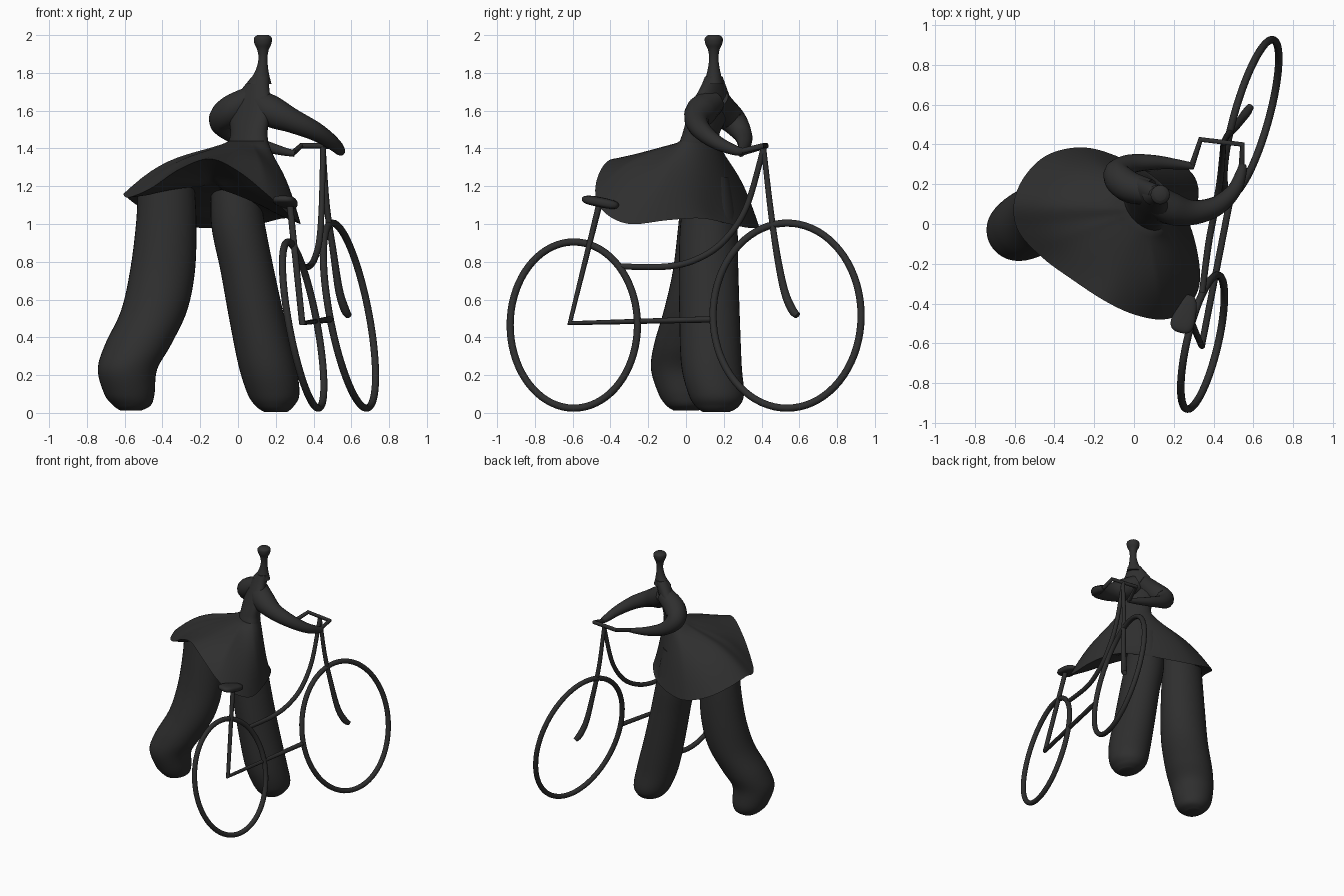
import bpy, bmesh, math
from mathutils import Vector

black = bpy.data.materials.new("matt black")
black.diffuse_color = (0.028, 0.028, 0.028, 1)


def smooth_path(pts, steps=8, closed=False):
    """Catmull-Rom interpolation of tuples of any length."""
    n, out = len(pts), []
    for i in range(n if closed else n - 1):
        ids = [i - 1, i, i + 1, i + 2]
        a, b, c, d = [pts[j % n] if closed else pts[min(max(j, 0), n - 1)] for j in ids]
        for s in range(steps):
            t = s / steps
            out.append(tuple(0.5 * (2 * q + (r - p) * t + (2 * p - 5 * q + 4 * r - w) * t * t
                                    + (3 * q - p - 3 * r + w) * t ** 3)
                             for p, q, r, w in zip(a, b, c, d)))
    if not closed:
        out.append(tuple(pts[-1]))
    return out


def finish(ob, angle=50):
    ob.data.materials.clear()
    ob.data.materials.append(black)
    bpy.ops.object.select_all(action='DESELECT')
    ob.select_set(True)
    bpy.context.view_layer.objects.active = ob
    bpy.ops.object.shade_smooth_by_angle(angle=math.radians(angle))
    return ob


def skin(name, rings):
    """Bridge a list of closed rings and cap both ends."""
    bm = bmesh.new()
    vr = [[bm.verts.new(p) for p in ring] for ring in rings]
    n = len(vr[0])
    for a, b in zip(vr, vr[1:]):
        for i in range(n):
            j = (i + 1) % n
            bm.faces.new((a[i], a[j], b[j], b[i]))
    bm.faces.new(vr[0])
    bm.faces.new(vr[-1])
    bmesh.ops.recalc_face_normals(bm, faces=bm.faces[:])
    me = bpy.data.meshes.new(name)
    bm.to_mesh(me)
    bm.free()
    ob = bpy.data.objects.new(name, me)
    bpy.context.collection.objects.link(ob)
    return finish(ob)


def column(name, sections, turn=0, n=36):
    """Stack of horizontal ellipses (x, y, z, rx, ry), turned about z."""
    c, s = math.cos(math.radians(turn)), math.sin(math.radians(turn))
    rings = []
    for x, y, z, rx, ry in smooth_path(sections):
        ring = []
        for k in range(n):
            u, v = rx * math.cos(2 * math.pi * k / n), ry * math.sin(2 * math.pi * k / n)
            ring.append((x + u * c - v * s, y + u * s + v * c, z))
        rings.append(ring)
    return skin(name, rings)


def tube(name, pts, closed=False, smooth=True):
    """Round tube through points (x, y, z, radius)."""
    if smooth:
        pts = smooth_path(pts, 8, closed)
    cu = bpy.data.curves.new(name, 'CURVE')
    cu.dimensions = '3D'
    cu.bevel_depth = 1.0
    cu.bevel_resolution = 5
    cu.use_fill_caps = True
    sp = cu.splines.new('POLY')
    sp.points.add(len(pts) - 1)
    for p, (x, y, z, r) in zip(sp.points, pts):
        p.co = (x, y, z, 1)
        p.radius = r
    sp.use_cyclic_u = closed
    ob = bpy.data.objects.new(name, cu)
    bpy.context.collection.objects.link(ob)
    bpy.ops.object.select_all(action='DESELECT')
    ob.select_set(True)
    bpy.context.view_layer.objects.active = ob
    bpy.ops.object.convert(target='MESH')
    return finish(bpy.context.view_layer.objects.active)


def wheel(name, centre, u, v, r):
    c, u, v = Vector(centre), Vector(u), Vector(v)
    pts = []
    for k in range(72):
        a = 2 * math.pi * k / 72
        pts.append((*(c + u * math.cos(a) + v * math.sin(a)), r))
    return tube(name, pts, closed=True, smooth=False)


# Wheels: leaning ovals
wheel("rear_wheel", (0.345, -0.594, 0.465), (0.075, 0.337, 0), (-0.08, 0, 0.44), 0.019)
wheel("front_wheel", (0.59, 0.535, 0.515), (0.105, 0.392, 0), (-0.09, 0, 0.49), 0.019)

# Bicycle frame
tube("seat_post_and_lower_bar", [(0.275, -0.46, 1.1, 0.017), (0.34, -0.615, 0.475, 0.017),
                                 (0.485, 0.13, 0.495, 0.017)], smooth=False)
tube("curved_top_bar", [(0.342, -0.35, 0.775, 0.016), (0.375, -0.1, 0.775, 0.017),
                        (0.405, 0.06, 0.815, 0.017), (0.43, 0.2, 0.91, 0.017),
                        (0.443, 0.32, 1.09, 0.016), (0.45, 0.41, 1.4, 0.015)])
tube("front_fork", [(0.45, 0.41, 1.41, 0.014), (0.47, 0.445, 1.1, 0.016), (0.505, 0.48, 0.85, 0.018),
                    (0.535, 0.52, 0.65, 0.021), (0.565, 0.56, 0.55, 0.023), (0.585, 0.59, 0.515, 0.018)])
tube("handlebar", [(0.29, 0.29, 1.375, 0.015), (0.335, 0.425, 1.415, 0.015),
                   (0.545, 0.4, 1.412, 0.015), (0.54, 0.27, 1.38, 0.015)], smooth=False)

# Seat: blunt, tilted pad
bpy.ops.mesh.primitive_uv_sphere_add(segments=32, ring_count=16, radius=1, location=(0.257, -0.452, 1.115))
seat = bpy.context.object
seat.name = "seat"
for v in seat.data.vertices:
    v.co = [math.copysign(abs(c) ** 0.7, c) for c in v.co]
    v.co.x *= 1 - 0.25 * v.co.y
seat.scale = (0.056, 0.1, 0.026)
seat.rotation_euler = (math.radians(-11), 0, math.radians(-16))
finish(seat)

# Legs: thick bent columns
column("left_leg", [(-0.38, 0.1, 1.2, 0.15, 0.12), (-0.38, 0.1, 1.0, 0.16, 0.14),
                    (-0.4, 0.085, 0.75, 0.172, 0.155), (-0.445, 0.05, 0.54, 0.175, 0.168),
                    (-0.53, 0.0, 0.36, 0.175, 0.17), (-0.585, -0.03, 0.23, 0.157, 0.155),
                    (-0.575, -0.01, 0.1, 0.133, 0.135), (-0.562, 0.0, 0.04, 0.1, 0.105),
                    (-0.568, 0.0, 0.012, 0.055, 0.065)])
column("right_leg", [(-0.02, 0.12, 1.25, 0.12, 0.11), (0.0, 0.12, 1.0, 0.142, 0.15),
                     (0.05, 0.12, 0.75, 0.142, 0.157), (0.1, 0.125, 0.5, 0.147, 0.16),
                     (0.155, 0.135, 0.25, 0.152, 0.16), (0.188, 0.16, 0.1, 0.137, 0.147),
                     (0.195, 0.165, 0.035, 0.1, 0.115), (0.2, 0.16, 0.004, 0.06, 0.07)])

# Skirt: dome from the waist to a wavy rim, then a hollow underside
rim = smooth_path([(-0.605, 0.1, 1.16), (-0.58, -0.04, 1.14), (-0.46, -0.17, 1.19), (-0.31, -0.28, 1.29),
                   (-0.15, -0.385, 1.345), (0.0, -0.455, 1.28), (0.15, -0.48, 1.16), (0.26, -0.43, 1.06),
                   (0.33, -0.3, 1.0), (0.31, -0.1, 1.02), (0.24, 0.08, 1.03), (0.11, 0.23, 1.0),
                   (-0.06, 0.33, 0.98), (-0.25, 0.385, 0.985), (-0.43, 0.35, 1.04), (-0.55, 0.24, 1.11)],
                  6, True)
waist = Vector((0.055, 0.07, 1.44))
hollow = Vector((-0.14, 0.0, 1.2))
rings = []
for k in range(13):
    t = k / 12
    ring = []
    for p in rim:
        d = Vector((p[0] - waist.x, p[1] - waist.y, 0)).normalized()
        belly = max(0, (d.x + d.y) / math.sqrt(2))      # 1 on the side facing the handlebar
        r = 1 / math.hypot((d.x - d.y) / 1.414 / 0.125, (d.x + d.y) / 1.414 / 0.075)
        q = (waist + d * r).lerp(Vector(p), t)
        bulge = 0.065 * min(1, max(0, (1.36 - p[2]) / 0.2)) - 0.01 - 0.14 * belly
        q.z += bulge * math.sin(math.pi * t ** 1.4)
        ring.append(q)
    rings.append(ring)
for k in range(1, 8):
    t = k / 8
    ring = []
    for p in rim:
        q = Vector(p).lerp(hollow, t)
        q.z += 0.02 * math.sin(math.pi * t) - 0.02 * min(1, 4 * t) * (1 - t)
        ring.append(q)
    rings.append(ring)
skin("skirt", rings)

# Torso (turned towards the handlebar), neck and head
column("torso", [(0.055, 0.07, 1.35, 0.11, 0.07), (0.055, 0.07, 1.42, 0.128, 0.077),
                 (0.058, 0.08, 1.48, 0.12, 0.07), (0.06, 0.11, 1.56, 0.135, 0.064),
                 (0.07, 0.135, 1.64, 0.135, 0.06), (0.095, 0.145, 1.72, 0.085, 0.052),
                 (0.12, 0.147, 1.78, 0.05, 0.043)], turn=-45)
column("neck_and_head", [(0.11, 0.145, 1.74, 0.068, 0.054), (0.125, 0.147, 1.8, 0.038, 0.036),
                         (0.132, 0.147, 1.87, 0.024, 0.025), (0.132, 0.147, 1.92, 0.03, 0.03),
                         (0.132, 0.147, 1.955, 0.045, 0.045), (0.132, 0.147, 1.985, 0.047, 0.047),
                         (0.132, 0.147, 2.0, 0.03, 0.03)])

# Arms reaching to the handlebar
tube("right_arm", [(0.09, 0.14, 1.65, 0.07), (0.18, 0.08, 1.595, 0.083), (0.29, 0.058, 1.545, 0.064),
                   (0.41, 0.088, 1.49, 0.05), (0.5, 0.165, 1.43, 0.038), (0.54, 0.26, 1.39, 0.027),
                   (0.545, 0.3, 1.385, 0.018)])
tube("left_arm", [(0.08, 0.16, 1.67, 0.065), (-0.03, 0.19, 1.605, 0.08), (-0.082, 0.25, 1.545, 0.072),
                  (-0.02, 0.3, 1.475, 0.05), (0.1, 0.31, 1.425, 0.037), (0.22, 0.3, 1.39, 0.025),
                  (0.3, 0.29, 1.372, 0.017)])
